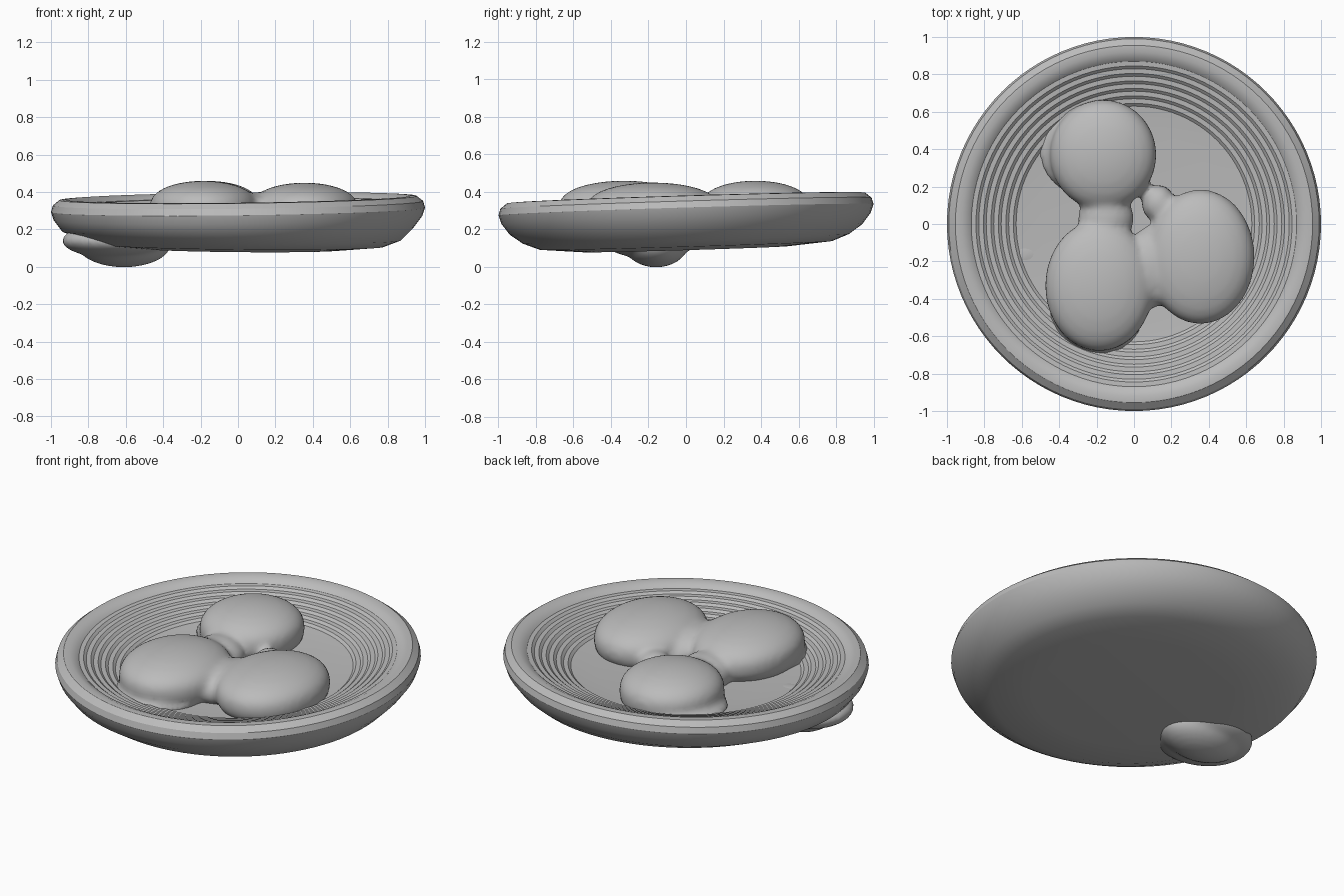
import bpy, bmesh, math

cube = bpy.data.objects.get("Cube")
if cube:
    bpy.data.objects.remove(cube, do_unlink=True)

clay = bpy.data.materials.new("plain_grey")
clay.use_nodes = True
GREY = (0.5, 0.5, 0.5, 1)
clay.diffuse_color = GREY
clay.node_tree.nodes["Principled BSDF"].inputs["Base Color"].default_value = GREY


def finish(name, bm, angle=40):
    bmesh.ops.recalc_face_normals(bm, faces=bm.faces)
    mesh = bpy.data.meshes.new(name)
    bm.to_mesh(mesh)
    bm.free()
    mesh.materials.append(clay)
    obj = bpy.data.objects.new(name, mesh)
    bpy.context.collection.objects.link(obj)
    bpy.ops.object.select_all(action='DESELECT')
    obj.select_set(True)
    bpy.context.view_layer.objects.active = obj
    bpy.ops.object.shade_smooth_by_angle(angle=math.radians(angle))
    return obj


def blob(bm, center, radii, flat=1.0):
    """Rounded lump; flat below 1 gives a fuller, flatter top."""
    verts = bmesh.ops.create_icosphere(bm, subdivisions=4, radius=1)["verts"]
    for v in verts:
        v.co.z = math.copysign(abs(v.co.z) ** flat, v.co.z)
        for i in range(3):
            v.co[i] = center[i] + v.co[i] * radii[i]


def fuse(obj, voxel):
    remesh = obj.modifiers.new("fuse", 'REMESH')
    remesh.mode = 'VOXEL'
    remesh.voxel_size = voxel
    remesh.use_smooth_shade = True
    smooth = obj.modifiers.new("soften", 'SMOOTH')
    smooth.factor = 0.5
    smooth.iterations = 5


# Bowl: turned profile with a terraced inside wall
profile = [(0, .095), (.55, .095), (.78, .115), (.87, .15), (.94, .2),
           (.985, .26), (1, .305), (.99, .34), (.955, .368), (.92, .37), (.885, .355)]
STEPS = 7
for k in range(STEPS):
    r = .88 - .04 * k
    z = .355 - .105 * (k + 1) / STEPS
    profile += [(r - .01, z + .002), (r - .035, z)]
profile += [(.5, .242), (0, .235)]

bm = bmesh.new()
points = [bm.verts.new((r, 0, z)) for r, z in profile]
edges = [bm.edges.new(pair) for pair in zip(points, points[1:])]
bmesh.ops.spin(bm, geom=points + edges, cent=(0, 0, 0), axis=(0, 0, 1),
               angle=math.tau, steps=96)
bmesh.ops.remove_doubles(bm, verts=bm.verts, dist=.0005)
# Slight hand-made lean of the rim and the base
for v in bm.verts:
    x, y, z = v.co
    v.co.z += .03 * y + x * (.012 if z > .2 else -.01)
finish("bowl", bm, 30)

# Three buns melted together around a small central gap
bm = bmesh.new()
blob(bm, (-.185, -.33, .31), (.29, .35, .15), .8)
blob(bm, (.355, -.175, .30), (.29, .36, .15), .8)
blob(bm, (-.165, .37, .31), (.285, .295, .15), .8)
# Low bridges where the buns touch
blob(bm, (-.15, .03, .28), (.15, .14, .11))
blob(bm, (.09, -.23, .28), (.13, .22, .12))
blob(bm, (.13, .11, .27), (.09, .10, .09))
# Spreading feet at the bases
blob(bm, (-.24, .40, .25), (.27, .26, .06))
blob(bm, (-.20, -.46, .23), (.26, .26, .05))
fuse(finish("buns", bm), .02)

# Lump under one side of the base
bm = bmesh.new()
blob(bm, (-.61, -.16, .12), (.25, .17, .122))
blob(bm, (-.65, -.19, .14), (.29, .25, .095))
fuse(finish("underside_lump", bm), .015)
